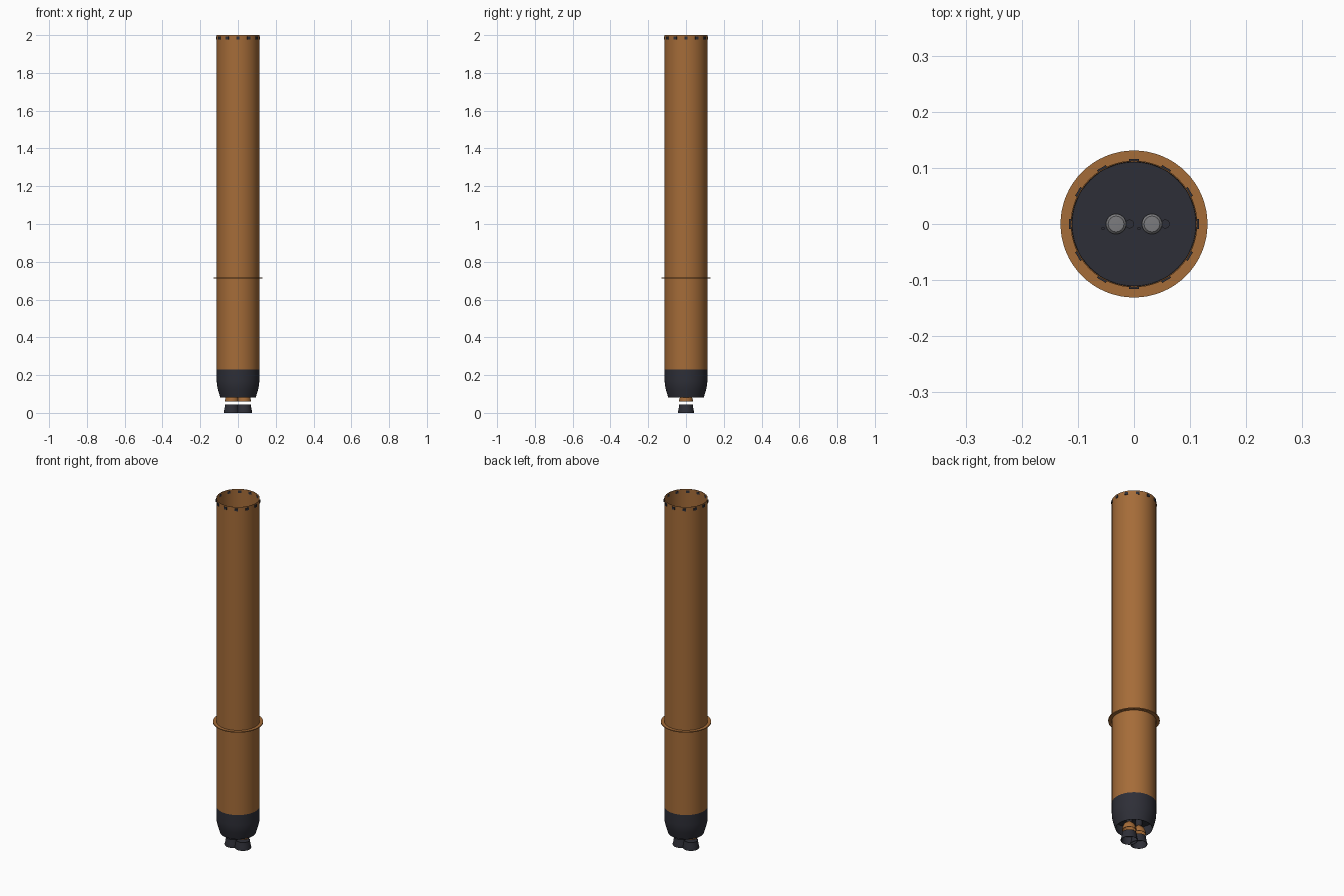
import bpy, math
from mathutils import Matrix

if "Cube" in bpy.data.objects:
    bpy.data.objects.remove(bpy.data.objects["Cube"])


def material(name, rgb):
    m = bpy.data.materials.new(name)
    m.diffuse_color = (*rgb, 1)
    m.use_nodes = True
    m.node_tree.nodes["Principled BSDF"].inputs["Base Color"].default_value = m.diffuse_color
    return m


COPPER = material("copper_brown", (0.376, 0.150, 0.040))
DARK = material("charcoal", (0.027, 0.028, 0.038))
GREY = material("grey_metal", (0.20, 0.20, 0.21))


def lathe(name, profile, mat, x=0.0, y=0.0, n=48, closed=False):
    """Spin an (r, z) profile around a vertical axis; r = 0 makes a pole."""
    verts, faces, rings = [], [], []
    for r, z in profile:
        if r == 0:
            rings.append([len(verts)] * n)
            verts.append((x, y, z))
        else:
            rings.append(list(range(len(verts), len(verts) + n)))
            for i in range(n):
                a = 2 * math.pi * i / n
                verts.append((x + r * math.cos(a), y + r * math.sin(a), z))
    pairs = list(zip(rings, rings[1:]))
    if closed:
        pairs.append((rings[-1], rings[0]))
    for lo, hi in pairs:
        for i in range(n):
            j = (i + 1) % n
            quad = list(dict.fromkeys((lo[i], lo[j], hi[j], hi[i])))
            if len(quad) > 2:
                faces.append(quad)
    me = bpy.data.meshes.new(name)
    me.from_pydata(verts, [], faces)
    me.materials.append(mat)
    ob = bpy.data.objects.new(name, me)
    bpy.context.collection.objects.link(ob)
    bpy.ops.object.select_all(action='DESELECT')
    ob.select_set(True)
    bpy.context.view_layer.objects.active = ob
    bpy.ops.object.shade_smooth_by_angle(angle=math.radians(30))
    return ob


R = 0.113

# Long open tube with a thin wall
lathe("body_tube", [(R, 0.23), (R, 2.0), (R - 0.002, 2.0), (R - 0.002, 0.23)],
      COPPER, n=64, closed=True)

# Thin flange around the tube
lathe("flange_ring", [(R - 0.001, 0.712), (0.131, 0.712), (0.131, 0.717), (R - 0.001, 0.717)],
      COPPER, n=64, closed=True)

# Tapered engine skirt, open below
lathe("engine_skirt", [(0.094, 0.082), (0.107, 0.125), (0.112, 0.15), (R, 0.17), (R, 0.23),
                       (R - 0.002, 0.23), (R - 0.002, 0.17), (0.110, 0.15),
                       (0.105, 0.125), (0.092, 0.082)], DARK, n=64, closed=True)

# Floor plate that carries the engines
lathe("thrust_plate", [(0, 0.150), (0.110, 0.150), (0.1115, 0.156), (0, 0.156)], DARK, n=64)

# Latch blocks around the upper rim
for i in range(12):
    a = math.radians(30 * i)
    bpy.ops.mesh.primitive_cube_add(size=1)
    latch = bpy.context.object
    latch.name = "rim_latch"
    latch.data.transform(Matrix.Rotation(a, 4, 'Z')
                         @ Matrix.Translation((R, 0, 1.985))
                         @ Matrix.Diagonal((0.006, 0.018, 0.014, 1)))
    latch.data.materials.append(DARK)

# Two engines side by side
for x in (-0.032, 0.032):
    # Dark chamber
    lathe("combustion_chamber", [(0.012, 0.104), (0.018, 0.118), (0.018, 0.152)], DARK, x, n=24)
    # Copper upper bell
    lathe("upper_bell", [(0.036, 0.061), (0.0365, 0.066), (0.034, 0.078), (0.027, 0.094),
                         (0.012, 0.107), (0.010, 0.107), (0.025, 0.094),
                         (0.032, 0.078), (0.034, 0.061)], COPPER, x, n=32, closed=True)
    # Dark lower nozzle, separate from the upper bell
    lathe("lower_nozzle", [(0.043, 0.0), (0.043, 0.006), (0.039, 0.022), (0.036, 0.045),
                           (0.034, 0.045), (0.037, 0.022), (0.041, 0.0)],
          DARK, x, n=32, closed=True)
    # Nozzle end wall, recessed
    lathe("nozzle_throat", [(0.0345, 0.040), (0, 0.043)], DARK, x, n=32)
    # Grey dome, pump and feed line above the plate
    lathe("engine_dome", [(0.018, 0.155), (0.018, 0.165), (0.014, 0.169), (0, 0.170)],
          GREY, x, n=24)
    lathe("engine_pump", [(0.008, 0.155), (0.008, 0.165), (0, 0.165)], DARK, x + 0.024, n=16)
    lathe("feed_line", [(0.003, 0.155), (0.003, 0.163), (0, 0.163)], DARK, x - 0.023, -0.008, n=10)
